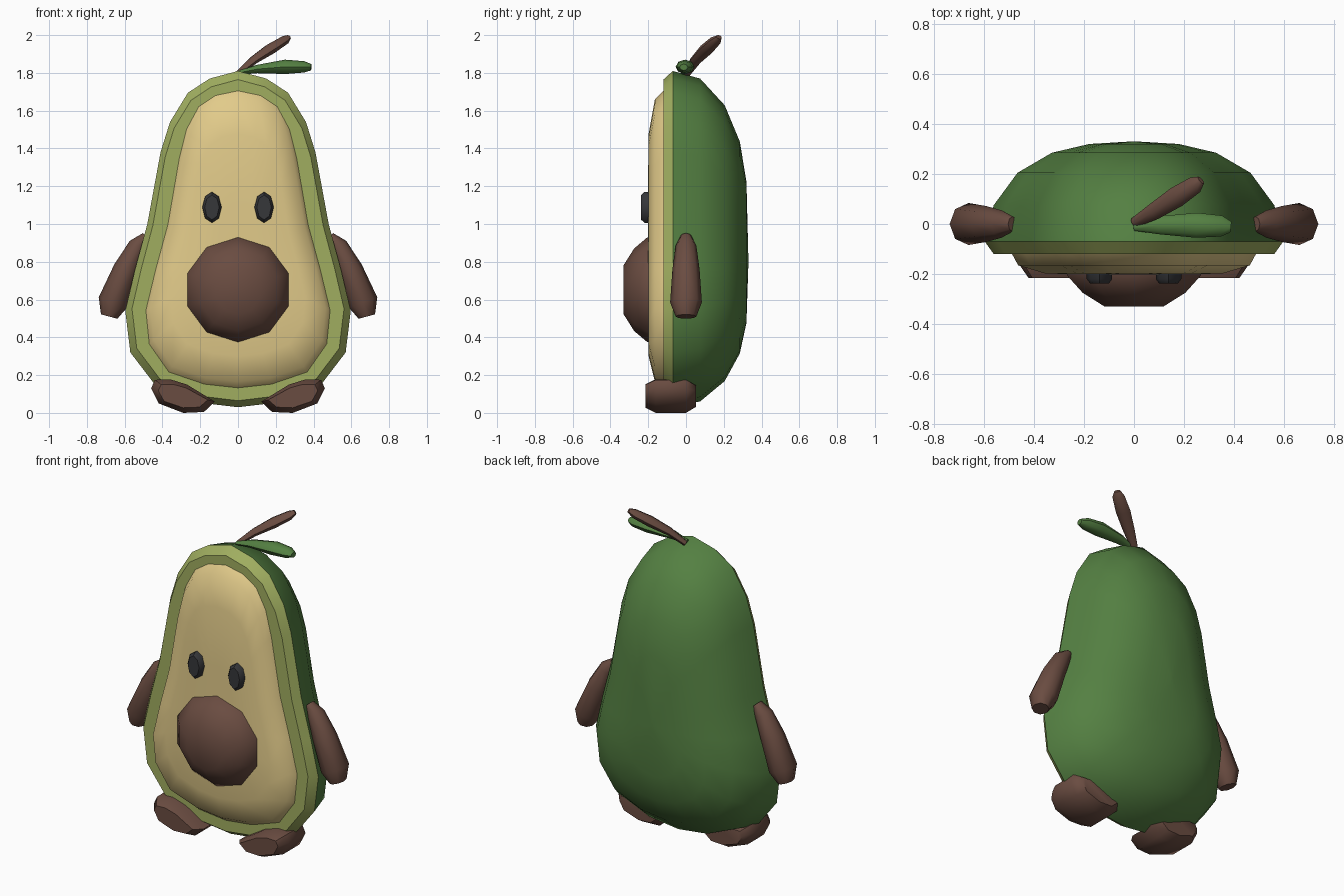
import bpy, bmesh, math
from mathutils import Vector

if "Cube" in bpy.data.objects:
    bpy.data.objects.remove(bpy.data.objects["Cube"])


def srgb(r, g, b):
    return [((c / 255 + 0.055) / 1.055) ** 2.4 for c in (r, g, b)] + [1.0]


def material(name, r, g, b):
    m = bpy.data.materials.new(name)
    m.diffuse_color = srgb(r, g, b)
    m.use_nodes = True
    m.node_tree.nodes["Principled BSDF"].inputs["Base Color"].default_value = m.diffuse_color
    return m


SKIN = material("dark green skin", 84, 128, 66)
RIM = material("light green rim", 160, 174, 96)
FLESH = material("cream flesh", 226, 203, 138)
BROWN = material("brown", 106, 76, 65)
BLACK = material("charcoal", 54, 55, 58)


def loft(name, rings, mats, angle=50, mirror=False, rule=None):
    """Skin equal-length rings of points, cap both ends."""
    bm = bmesh.new()
    loops = [[bm.verts.new(p) for p in ring] for ring in rings]
    n = len(loops[0])
    for a, b in zip(loops, loops[1:]):
        for i in range(n):
            j = (i + 1) % n
            bm.faces.new((a[i], a[j], b[j], b[i]))
    bm.faces.new(loops[0])
    bm.faces.new(loops[-1])
    bmesh.ops.recalc_face_normals(bm, faces=bm.faces)
    if rule:
        for f in bm.faces:
            f.material_index = rule(f.calc_center_median())
    mesh = bpy.data.meshes.new(name)
    bm.to_mesh(mesh)
    bm.free()
    ob = bpy.data.objects.new(name, mesh)
    bpy.context.collection.objects.link(ob)
    for m in mats:
        mesh.materials.append(m)
    bpy.ops.object.select_all(action='DESELECT')
    ob.select_set(True)
    bpy.context.view_layer.objects.active = ob
    bpy.ops.object.shade_smooth_by_angle(angle=math.radians(angle))
    if mirror:
        ob.modifiers.new("mirror", 'MIRROR')
    return ob


def layers(outline, centre, steps):
    """Copies of an x-z outline at (y, x scale, z scale)."""
    cx, cz = centre
    return [[(cx + (x - cx) * sx, y, cz + (z - cz) * sz) for x, z in outline]
            for y, sx, sz in steps]


def both_sides(half):
    return half + [(-x, z) for x, z in reversed(half[1:-1])]


def tube(points, sides=8):
    """Elliptical sections along a path of (x, y, z, horizontal r, vertical r)."""
    pts = [Vector(p[:3]) for p in points]
    rings = []
    for i, p in enumerate(points):
        d = (pts[min(i + 1, len(pts) - 1)] - pts[max(i - 1, 0)]).normalized()
        a = d.cross(Vector((0, 0, 1))).normalized()
        b = a.cross(d)
        rings.append([pts[i] + a * p[3] * math.cos(t) + b * p[4] * math.sin(t)
                      for t in (2 * math.pi * k / sides for k in range(sides))])
    return rings


def oval(cx, cz, rx, rz, n):
    return [(cx + rx * math.sin(2 * math.pi * k / n), cz + rz * math.cos(2 * math.pi * k / n))
            for k in range(n)]


# body shell: dark rounded back with a light cut rim
body = both_sides([(0, 1.81), (0.15, 1.77), (0.265, 1.695), (0.36, 1.54), (0.41, 1.38),
                   (0.48, 1.0), (0.545, 0.76), (0.597, 0.54), (0.57, 0.32), (0.44, 0.15),
                   (0.21, 0.055), (0, 0.03)])
loft("body_shell", layers(body, (0, 0.8), [
    (-0.12, 0.80, 0.88), (-0.12, 0.94, 0.955), (-0.07, 1, 1), (0.075, 0.94, 0.96),
    (0.205, 0.78, 0.82), (0.285, 0.55, 0.63), (0.32, 0.30, 0.42), (0.33, 0.02, 0.03)]),
    [SKIN, RIM], 40, rule=lambda c: 1 if c.y < -0.071 else 0)

# flesh: softly domed front
flesh = both_sides([(0, 1.715), (0.12, 1.69), (0.21, 1.63), (0.275, 1.51), (0.315, 1.35),
                    (0.375, 1.0), (0.44, 0.76), (0.493, 0.54), (0.475, 0.36), (0.37, 0.21),
                    (0.18, 0.145), (0, 0.125)])
loft("flesh", layers(flesh, (0, 0.8), [
    (-0.11, 1, 1), (-0.165, 0.94, 0.94), (-0.198, 0.72, 0.74), (-0.202, 0.3, 0.35)]), [FLESH])

# pit
loft("pit", layers(oval(0, 0.652, 0.288, 0.283, 10), (0, 0.652), [
    (-0.15, 0.98, 0.98), (-0.205, 0.98, 0.98), (-0.275, 0.75, 0.77), (-0.33, 0.43, 0.46)]), [BROWN])

# eyes
loft("eyes", layers(oval(0.138, 1.088, 0.051, 0.082, 8), (0.138, 1.088), [
    (-0.17, 1, 1), (-0.22, 1, 1), (-0.237, 0.75, 0.8)]), [BLACK], mirror=True)

# arms
loft("arms", tube([
    (0.485, 0, 0.935, 0.03, 0.025), (0.53, 0, 0.885, 0.055, 0.05), (0.592, 0, 0.76, 0.072, 0.068),
    (0.662, 0, 0.585, 0.084, 0.08), (0.682, 0, 0.51, 0.055, 0.045)]), [BROWN], mirror=True)

# feet: tilted outward
foot = [(0.123, 0.06), (0.18, 0.005), (0.29, 0.0), (0.42, 0.05), (0.46, 0.13),
        (0.44, 0.175), (0.36, 0.178), (0.27, 0.15)]
loft("feet", layers(foot, (0.29, 0.09), [
    (-0.215, 0.78, 0.7), (-0.16, 1, 1), (0.0, 1, 1), (0.052, 0.75, 0.65)]), [BROWN], mirror=True)

# stem and leaf on top
loft("stem", tube([
    (0.0, 0.005, 1.795, 0.02, 0.015), (0.08, 0.05, 1.865, 0.034, 0.022),
    (0.17, 0.108, 1.925, 0.042, 0.03), (0.245, 0.157, 1.972, 0.035, 0.025),
    (0.268, 0.175, 1.99, 0.018, 0.012)]), [BROWN])
loft("leaf", tube([
    (0.0, -0.012, 1.80, 0.015, 0.01), (0.10, -0.005, 1.82, 0.036, 0.022),
    (0.25, -0.005, 1.832, 0.05, 0.038), (0.35, -0.008, 1.832, 0.042, 0.03),
    (0.387, -0.012, 1.83, 0.022, 0.017)]), [SKIN])
